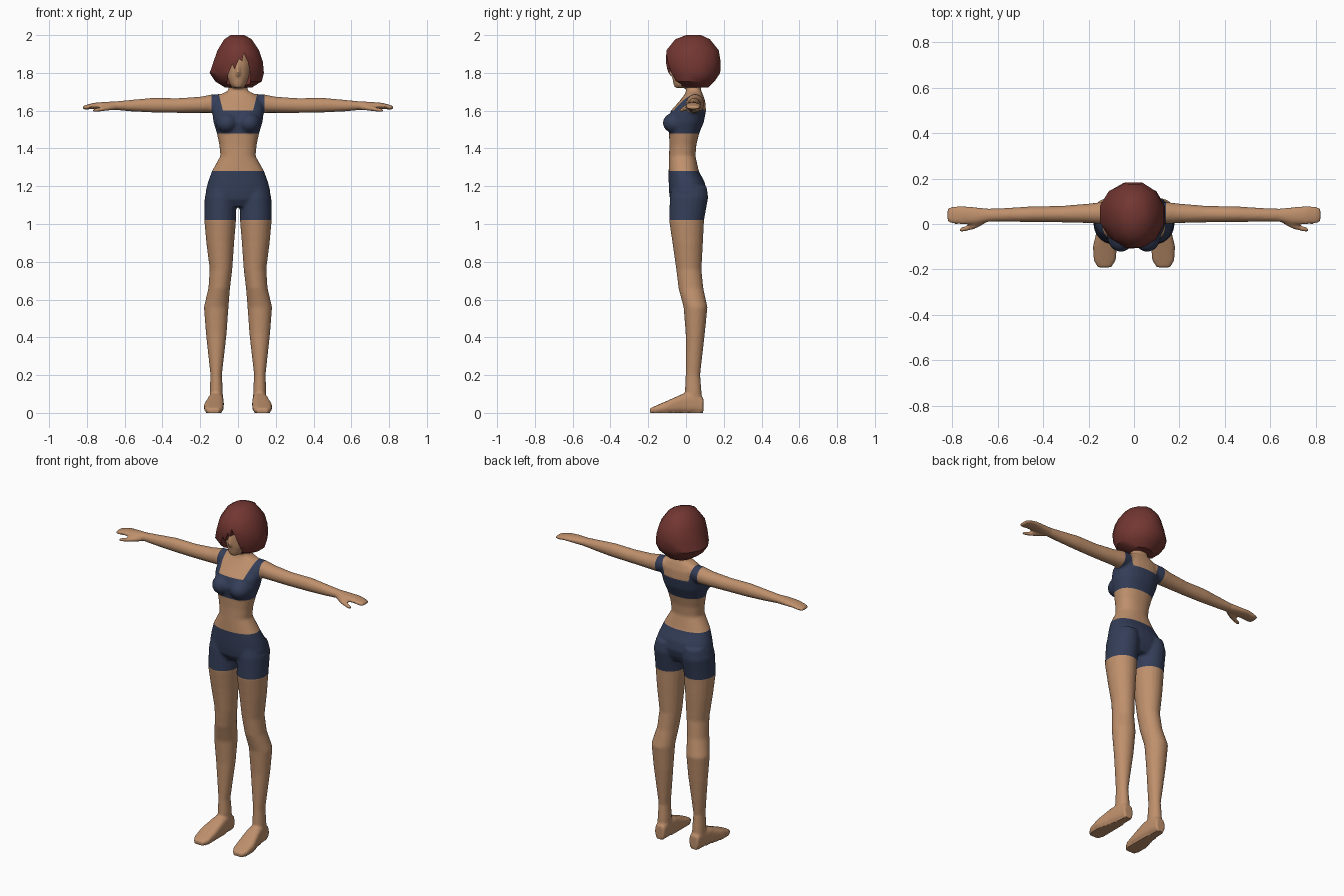
import bpy, bmesh, math
from mathutils import Matrix, Vector

cube = bpy.data.objects.get("Cube")
if cube:
    bpy.data.objects.remove(cube, do_unlink=True)


def material(name, rgb):
    mat = bpy.data.materials.new(name)
    mat.use_nodes = True
    colour = (*rgb, 1)
    mat.diffuse_color = colour
    mat.node_tree.nodes["Principled BSDF"].inputs["Base Color"].default_value = colour
    return mat


skin = material("warm skin", (0.52, 0.28, 0.15))
navy = material("navy cloth", (0.034, 0.048, 0.098))
auburn = material("auburn hair", (0.17, 0.037, 0.031))


def loft(bm, axis, rings, sides=20, power=2.0, mirror=False):
    """Skin rounded sections (position, low, high, low, high) along an axis."""
    for sign in ((1, -1) if mirror else (1,)):
        loops = []
        for t, lo_a, hi_a, lo_b, hi_b in rings:
            loop = []
            for i in range(sides):
                angle = math.tau * (i + 0.5) / sides
                c, s = math.cos(angle), math.sin(angle)
                a = math.copysign(abs(c) ** (2 / power), c)
                b = math.copysign(abs(s) ** (2 / power), s)
                a = (lo_a + hi_a) / 2 + a * (hi_a - lo_a) / 2
                b = (lo_b + hi_b) / 2 + b * (hi_b - lo_b) / 2
                x, y, z = {"x": (t, a, b), "y": (a, t, b), "z": (a, b, t)}[axis]
                loop.append(bm.verts.new((sign * x, y, z)))
            loops.append(loop)
        for low, high in zip(loops, loops[1:]):
            for i in range(sides):
                j = (i + 1) % sides
                bm.faces.new((low[i], low[j], high[j], high[i]))
        bm.faces.new(loops[0])
        bm.faces.new(loops[-1])


def centred(rings):
    """Expand (position, half width, low, high) into full sections."""
    return [(t, -w, w, lo, hi) for t, w, lo, hi in rings]


def make_object(name, bm, *mats):
    bmesh.ops.recalc_face_normals(bm, faces=bm.faces)
    mesh = bpy.data.meshes.new(name)
    bm.to_mesh(mesh)
    bm.free()
    for mat in mats:
        mesh.materials.append(mat)
    obj = bpy.data.objects.new(name, mesh)
    bpy.context.collection.objects.link(obj)
    return obj


def apply_modifiers(obj):
    graph = bpy.context.evaluated_depsgraph_get()
    mesh = bpy.data.meshes.new_from_object(obj.evaluated_get(graph))
    obj.modifiers.clear()
    obj.data = mesh


def smooth(obj, degrees):
    bpy.ops.object.select_all(action="DESELECT")
    obj.select_set(True)
    bpy.context.view_layer.objects.active = obj
    bpy.ops.object.shade_smooth_by_angle(angle=math.radians(degrees))


bm = bmesh.new()

# Torso and neck
loft(bm, "z", centred([
    (1.09, 0.11, -0.06, 0.08), (1.13, 0.165, -0.085, 0.1),
    (1.17, 0.172, -0.09, 0.11), (1.22, 0.16, -0.092, 0.1),
    (1.28, 0.138, -0.092, 0.068), (1.36, 0.093, -0.09, 0.05),
    (1.42, 0.099, -0.088, 0.055), (1.48, 0.112, -0.09, 0.07),
    (1.54, 0.13, -0.1, 0.095), (1.6, 0.138, -0.08, 0.106),
    (1.65, 0.13, -0.035, 0.102), (1.685, 0.095, -0.008, 0.09),
    (1.705, 0.052, 0, 0.08), (1.77, 0.043, 0, 0.075)]), 28, 2.3)

# Bust
for side in (-1, 1):
    place = Matrix.Translation((side * 0.058, -0.055, 1.535))
    bmesh.ops.create_uvsphere(bm, u_segments=20, v_segments=12, radius=1,
                              matrix=place @ Matrix.Diagonal((0.06, 0.068, 0.056, 1)))

# Head and nose
loft(bm, "z", centred([
    (1.72, 0.026, -0.058, 0.04), (1.735, 0.043, -0.066, 0.06),
    (1.78, 0.064, -0.074, 0.1), (1.84, 0.076, -0.075, 0.125),
    (1.9, 0.074, -0.07, 0.13), (1.95, 0.05, -0.04, 0.1)]))
loft(bm, "z", centred([
    (1.785, 0.012, -0.086, -0.05), (1.8, 0.011, -0.092, -0.05),
    (1.85, 0.006, -0.078, -0.05)]))

# Legs
loft(bm, "z", [
    (1.2, 0.02, 0.16, -0.075, 0.11), (1.14, 0.008, 0.177, -0.086, 0.118),
    (1.02, 0.01, 0.179, -0.09, 0.096), (0.9, 0.02, 0.168, -0.072, 0.09),
    (0.76, 0.03, 0.15, -0.052, 0.082), (0.66, 0.042, 0.157, -0.04, 0.092),
    (0.56, 0.05, 0.181, -0.013, 0.114), (0.42, 0.06, 0.17, -0.002, 0.1),
    (0.2, 0.085, 0.146, -0.002, 0.075), (0.12, 0.08, 0.15, -0.006, 0.082),
    (0.04, 0.08, 0.15, 0, 0.086)], mirror=True)

# Feet
loft(bm, "y", [
    (0.092, 0.083, 0.143, 0, 0.08), (0.05, 0.078, 0.15, 0, 0.11),
    (-0.02, 0.075, 0.162, 0, 0.1), (-0.1, 0.075, 0.181, 0, 0.064),
    (-0.16, 0.08, 0.178, 0, 0.038), (-0.192, 0.1, 0.16, 0, 0.024)],
    power=3.2, mirror=True)

# Arms and mitten hands
loft(bm, "x", [
    (0.07, 0.01, 0.09, 1.6, 1.69), (0.14, 0, 0.097, 1.588, 1.686),
    (0.2, 0.004, 0.09, 1.588, 1.674), (0.32, 0.007, 0.08, 1.588, 1.666),
    (0.45, 0.008, 0.078, 1.59, 1.668), (0.58, 0.01, 0.07, 1.597, 1.656),
    (0.64, 0.01, 0.068, 1.603, 1.65), (0.7, -0.002, 0.075, 1.606, 1.647),
    (0.76, -0.002, 0.08, 1.61, 1.642), (0.8, 0, 0.078, 1.606, 1.632),
    (0.823, 0.008, 0.07, 1.607, 1.624)], mirror=True)

# Thumbs
loft(bm, "x", [
    (0.65, 0.005, 0.04, 1.604, 1.634), (0.7, -0.022, 0.012, 1.598, 1.626),
    (0.74, -0.032, -0.006, 1.594, 1.616), (0.77, -0.038, -0.018, 1.593, 1.61)],
    sides=12, mirror=True)

# Fuse the parts into one skin
body = make_object("body", bm, skin, navy)
remesh = body.modifiers.new("fuse", "REMESH")
remesh.mode = "VOXEL"
remesh.voxel_size = 0.0075
relax = body.modifiers.new("relax", "SMOOTH")
relax.factor = 0.5
relax.iterations = 5
apply_modifiers(body)

# Cut clean garment edges, flatten the soles
bm = bmesh.new()
bm.from_mesh(body.data)


def cut(point, normal, lowest, highest):
    faces = [f for f in bm.faces if lowest < f.calc_center_median().z < highest]
    geom = faces + list({e for f in faces for e in f.edges}) \
        + list({v for f in faces for v in f.verts})
    bmesh.ops.bisect_plane(bm, geom=geom, plane_co=point, plane_no=normal, dist=0.0002)


LEG_HEM, WAISTBAND, BAND, NECKLINE = 1.02, 1.28, 1.478, 1.6
for height in (LEG_HEM, WAISTBAND, BAND, NECKLINE):
    cut((0, 0, height), (0, 0, 1), height - 0.05, height + 0.05)
for side in (-1, 1):
    cut((side * 0.08, 0, NECKLINE), (side, 0, -0.25), 1.57, 1.73)
    cut((side * 0.14, 0, NECKLINE), (1, 0, 0), 1.45, 1.73)

for v in bm.verts:
    if v.co.z < 0.007:
        v.co.z = 0


def is_cloth(p):
    if LEG_HEM < p.z < WAISTBAND:
        return True
    if abs(p.x) > 0.14 or p.z < BAND or p.z > 1.72:
        return False
    return p.z < NECKLINE or abs(p.x) > 0.08 + 0.25 * (p.z - NECKLINE)


for face in bm.faces:
    face.material_index = int(is_cloth(face.calc_center_median()))
bm.to_mesh(body.data)
bm.free()
smooth(body, 50)

# Bobbed hair
bm = bmesh.new()
loft(bm, "z", [
    (2, -0.04, 0.035, 0, 0.08), (1.978, -0.075, 0.075, -0.06, 0.13),
    (1.92, -0.112, 0.115, -0.108, 0.178), (1.86, -0.134, 0.136, -0.112, 0.188),
    (1.8, -0.155, 0.142, -0.1, 0.186), (1.755, -0.125, 0.13, -0.072, 0.155),
    (1.722, -0.07, 0.075, -0.01, 0.12)], sides=12)
hair = make_object("hair", bm, auburn)

# Opening for the face, with a swept jagged fringe
fringe = [(0.066, 1.65), (0.066, 1.79), (0.052, 1.86), (0.03, 1.905),
          (0.022, 1.86), (0.006, 1.875), (-0.018, 1.82), (-0.03, 1.845),
          (-0.05, 1.8), (-0.06, 1.74), (-0.06, 1.65)]
bm = bmesh.new()
outline = bm.faces.new([bm.verts.new((x, -0.3, z)) for x, z in fringe])
grown = bmesh.ops.extrude_face_region(bm, geom=[outline])["geom"]
bmesh.ops.translate(bm, vec=Vector((0, 0.275, 0)),
                    verts=[g for g in grown if isinstance(g, bmesh.types.BMVert)])
cutter = make_object("face_opening_cutter", bm)
cutter.hide_render = True
boolean = hair.modifiers.new("face opening", "BOOLEAN")
boolean.operation = "DIFFERENCE"
boolean.solver = "EXACT"
boolean.object = cutter
apply_modifiers(hair)
bpy.data.objects.remove(cutter, do_unlink=True)
smooth(hair, 35)
